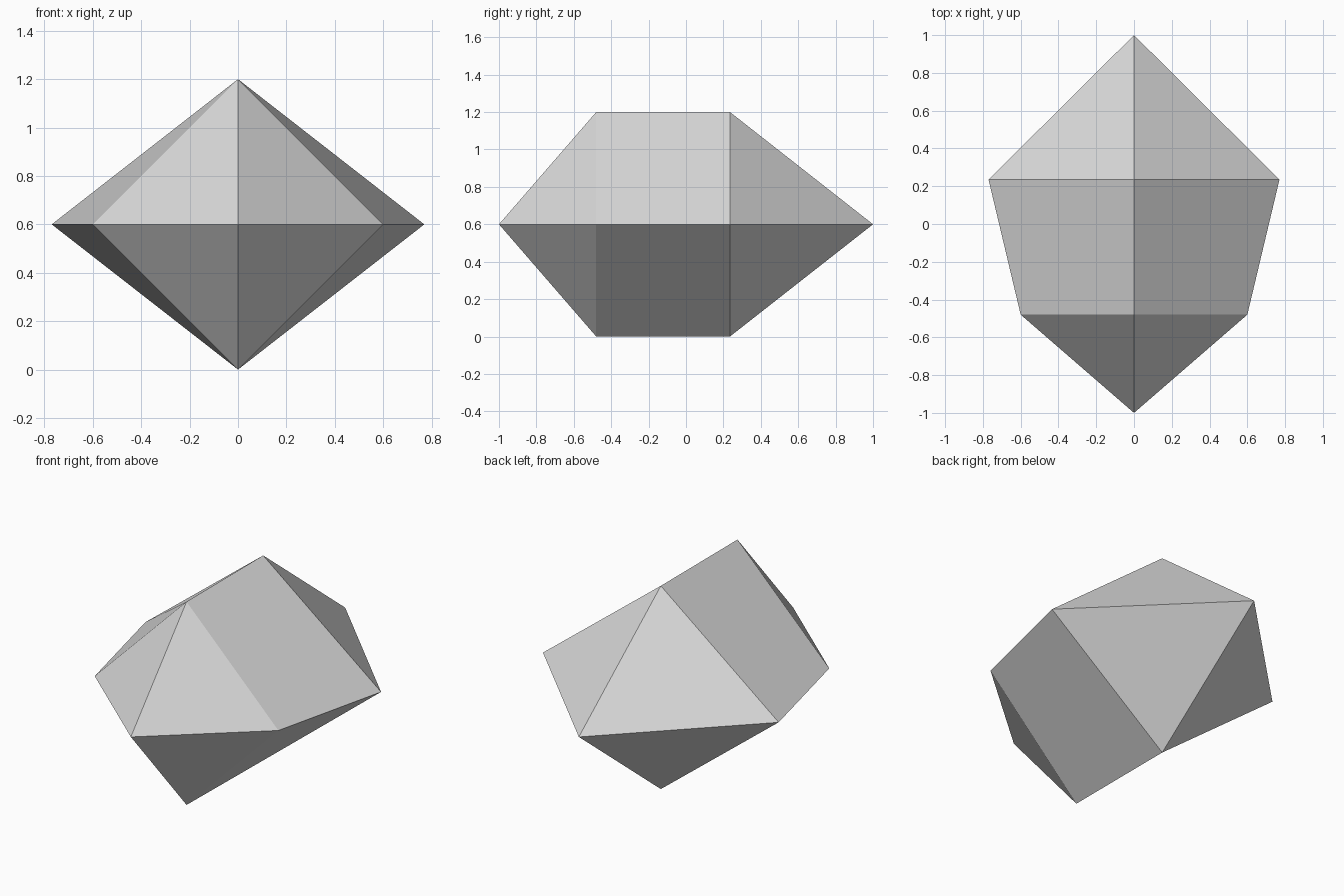
import bpy
import bmesh

cube = bpy.data.objects.get("Cube")
if cube:
    bpy.data.objects.remove(cube, do_unlink=True)

MID_Z = 0.6
RINGS = [(-0.48, 0.6), (0.235, 0.77)]   # y position, half width

grey = bpy.data.materials.new("light grey")
grey.use_nodes = True
colour = (0.7, 0.7, 0.7, 1)
grey.diffuse_color = colour
grey.node_tree.nodes["Principled BSDF"].inputs["Base Color"].default_value = colour

bm = bmesh.new()


def diamond_ring(y, half_width):
    """Four-cornered section: right, top, left, bottom."""
    corners = [(half_width, 0), (0, MID_Z), (-half_width, 0), (0, -MID_Z)]
    return [bm.verts.new((x, y, MID_Z + z)) for x, z in corners]


# Two diamond sections and the pointed ends
front, back = [diamond_ring(*ring) for ring in RINGS]
front_tip = bm.verts.new((0, -1, MID_Z))
back_tip = bm.verts.new((0, 1, MID_Z))

# Faceted sides between the sections, closed by a pyramid at each end
for i in range(4):
    j = (i + 1) % 4
    bm.faces.new((front[i], front[j], back[j], back[i]))
    bm.faces.new((front_tip, front[j], front[i]))
    bm.faces.new((back_tip, back[i], back[j]))
bmesh.ops.recalc_face_normals(bm, faces=bm.faces)

mesh = bpy.data.meshes.new("faceted_crystal")
bm.to_mesh(mesh)
bm.free()
mesh.materials.append(grey)
crystal = bpy.data.objects.new("faceted_crystal", mesh)
bpy.context.collection.objects.link(crystal)
